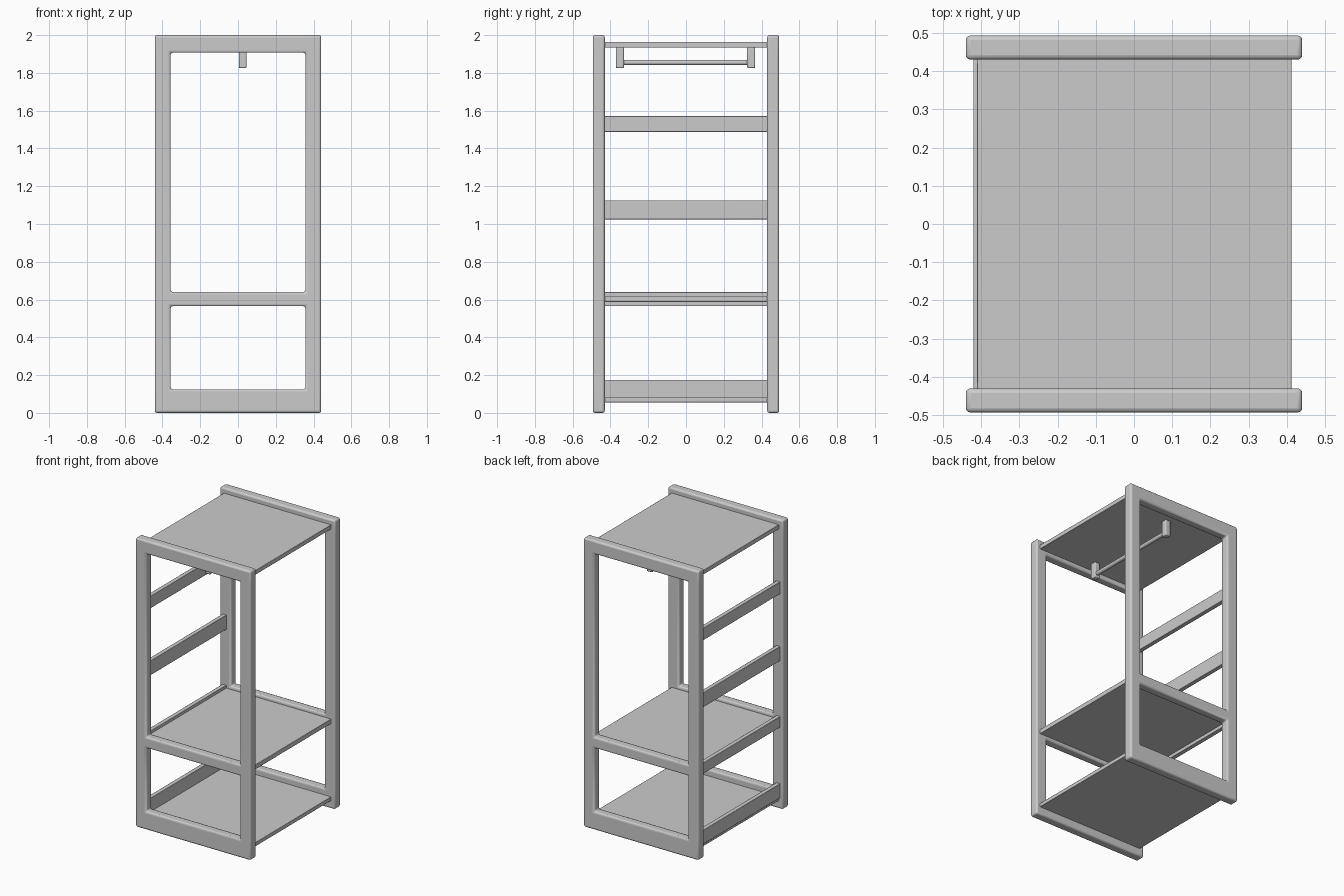
import bpy, bmesh, math

if "Cube" in bpy.data.objects:
    bpy.data.objects.remove(bpy.data.objects["Cube"])


def finish(name, bm, bevel, segments=3):
    bmesh.ops.recalc_face_normals(bm, faces=bm.faces)
    mesh = bpy.data.meshes.new(name)
    bm.to_mesh(mesh)
    bm.free()
    ob = bpy.data.objects.new(name, mesh)
    bpy.context.collection.objects.link(ob)
    if bevel:
        mod = ob.modifiers.new("rounded_edges", 'BEVEL')
        mod.width, mod.segments = bevel, segments
        mod.limit_method, mod.angle_limit = 'ANGLE', math.radians(40)
    bpy.ops.object.select_all(action='DESELECT')
    ob.select_set(True)
    bpy.context.view_layer.objects.active = ob
    bpy.ops.object.shade_smooth_by_angle(angle=math.radians(35))
    return ob


def box(name, x, y, z, bevel=0.003):
    bm = bmesh.new()
    bmesh.ops.create_cube(bm, size=1)
    for v in bm.verts:
        v.co = [(r[0] + r[1]) / 2 + c * (r[1] - r[0]) for r, c in zip((x, y, z), v.co)]
    return finish(name, bm, bevel, 2)


def frame(name, y0, y1):
    # One-piece frame: a grid of cells with two openings, extruded in depth
    xs = [-0.44, -0.357, 0.357, 0.44]
    zs = [0, 0.125, 0.565, 0.64, 1.907, 2.0]
    bm = bmesh.new()
    grid = [[bm.verts.new((x, y0, z)) for z in zs] for x in xs]
    for i in range(3):
        for j in range(5):
            if (i, j) not in ((1, 1), (1, 3)):
                bm.faces.new((grid[i][j], grid[i + 1][j],
                              grid[i + 1][j + 1], grid[i][j + 1]))
    ext = bmesh.ops.extrude_face_region(bm, geom=bm.faces[:], use_keep_orig=True)
    for g in ext["geom"]:
        if isinstance(g, bmesh.types.BMVert):
            g.co.y = y1
    return finish(name, bm, 0.012)


# Front and back frames
frame("front_frame", -0.493, -0.43)
frame("back_frame", 0.43, 0.493)

# Shelves
span = (-0.435, 0.435)
for name, z in (("bottom_shelf", (0.055, 0.082)),
                ("middle_shelf", (0.588, 0.62)),
                ("top_shelf", (1.934, 1.964))):
    box(name, (-0.41, 0.412), span, z)

# Slats along the left side
for i, z in enumerate(((0.077, 0.175), (0.565, 0.64), (1.025, 1.125), (1.488, 1.572))):
    box(f"side_slat_{i + 1}", (-0.42, -0.39), span, z)

# Hanging rail under the top shelf
for side, y in (("front", -0.35), ("back", 0.345)):
    box(f"{side}_rail_bracket", (0.005, 0.045), (y - 0.021, y + 0.021), (1.825, 1.936), 0.006)
bpy.ops.mesh.primitive_cylinder_add(vertices=24, radius=0.014, depth=0.68,
                                    location=(0.025, 0, 1.855),
                                    rotation=(math.pi / 2, 0, 0))
bpy.context.object.name = "hanging_rail"
bpy.ops.object.shade_smooth_by_angle(angle=math.radians(35))
